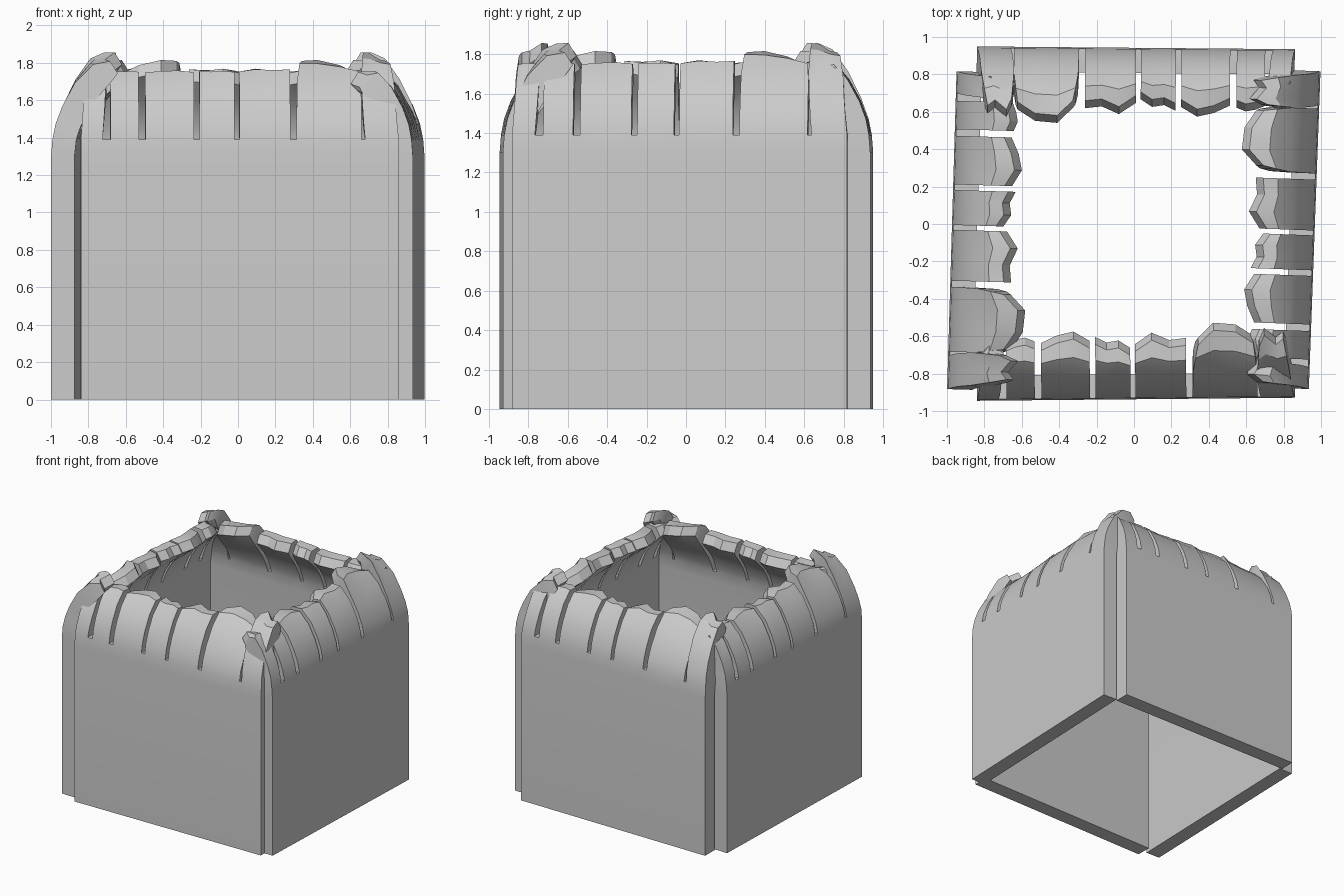
import bpy, bmesh
from math import radians
from mathutils import Matrix

if "Cube" in bpy.data.objects:
    bpy.data.objects.remove(bpy.data.objects["Cube"])

# Wall cross-section: (inward depth, height) for the outer and inner skins
OUTER = [(0, 0), (0, 1.3), (.007, 1.39), (.022, 1.47), (.055, 1.56), (.115, 1.67), (.20, 1.752), (.275, 1.745)]
INNER = [(.125, 0), (.125, 1.3), (.135, 1.39), (.15, 1.44), (.18, 1.51), (.225, 1.58), (.29, 1.65), (.315, 1.68)]
SLIT_ROW = 2            # slits start above this row
LAST = len(OUTER) - 1

# Torn strips: (left, right, ragged tip offsets, lift left, lift right, extra reach, sideways shift)
STRIPS = [
    (-.85, -.734, (-.03, .02, .0, -.02), .0, .0, .0, .03),
    (-.692, -.54, (-.01, .01, .02, .0), .0, .0, .0, .0),
    (-.505, -.245, (-.02, .02, .04, -.01), .0, .0, .01, .0),
    (-.215, -.028, (.02, -.01, .0, -.04), .0, .01, .0, .0),
    (-.002, .27, (-.03, .03, -.01, .0), .01, .02, .01, .0),
    (.303, .65, (-.07, .01, .0, -.06), .09, .02, .08, .0),
    (.67, .85, (-.03, .03, -.02, .01), .12, .06, .03, -.04),
]
FRACS = (0, .33, .67, 1)


def point(strip, k, j, skin):
    """Local position of a strip's column k at profile row j."""
    left, right, jag, lift_l, lift_r, reach, shift = strip
    d, z = skin[j]
    f = FRACS[k]
    u = left + (right - left) * f
    t = max(0, (j - SLIT_ROW) / (LAST - SLIT_ROW))
    tip = max(0, j - LAST + 2) / 2
    u += shift * t + (.012 * t * t if k == 0 and left > .2 else 0)
    if 0 < left and k in (0, 3):                      # taper the big strips
        u += (.02 if k == 0 else -.02) * tip
    d += reach * t * t + jag[k] * tip
    z += (lift_l + (lift_r - lift_l) * f) * t * t + .35 * jag[k] * tip
    return (u, d, z)


def wall(name, loc, angle):
    bm = bmesh.new()
    cols = [(s, k) for s in STRIPS for k in range(4)]
    out = [[bm.verts.new(point(s, k, j, OUTER)) for j in range(LAST + 1)] for s, k in cols]
    inn = [[bm.verts.new(point(s, k, j, INNER)) for j in range(LAST + 1)] for s, k in cols]

    def filled(i, j):
        if not (0 <= i < len(cols) - 1 and 0 <= j < LAST):
            return False
        return j < SLIT_ROW or i % 4 != 3

    # Skins for each filled cell plus a side wall on every open border
    for i in range(len(cols) - 1):
        for j in range(LAST):
            if not filled(i, j):
                continue
            a, b, c, d = (i, j), (i + 1, j), (i + 1, j + 1), (i, j + 1)
            bm.faces.new([out[p][q] for p, q in (a, b, c, d)])
            bm.faces.new([inn[p][q] for p, q in (d, c, b, a)])
            for (p, q), (r, s), nb in ((a, b, (i, j - 1)), (b, c, (i + 1, j)),
                                       (c, d, (i, j + 1)), (d, a, (i - 1, j))):
                if not filled(*nb):
                    bm.faces.new((out[r][s], out[p][q], inn[p][q], inn[r][s]))
    bmesh.ops.recalc_face_normals(bm, faces=bm.faces)
    bm.transform(Matrix.Translation((*loc, 0)) @ Matrix.Rotation(radians(angle), 4, 'Z'))
    me = bpy.data.meshes.new(name)
    bm.to_mesh(me)
    bm.free()
    ob = bpy.data.objects.new(name, me)
    bpy.context.collection.objects.link(ob)
    bpy.ops.object.select_all(action='DESELECT')
    ob.select_set(True)
    bpy.context.view_layer.objects.active = ob
    bpy.ops.object.shade_smooth_by_angle(angle=radians(25))


# Four slightly skewed copies of the torn wall
wall("front_wall", (.01, -.937), .55)
wall("right_wall", (.966, -.033), 87.9)
wall("back_wall", (.01, .942), 179.5)
wall("left_wall", (-.974, -.033), 268.3)
